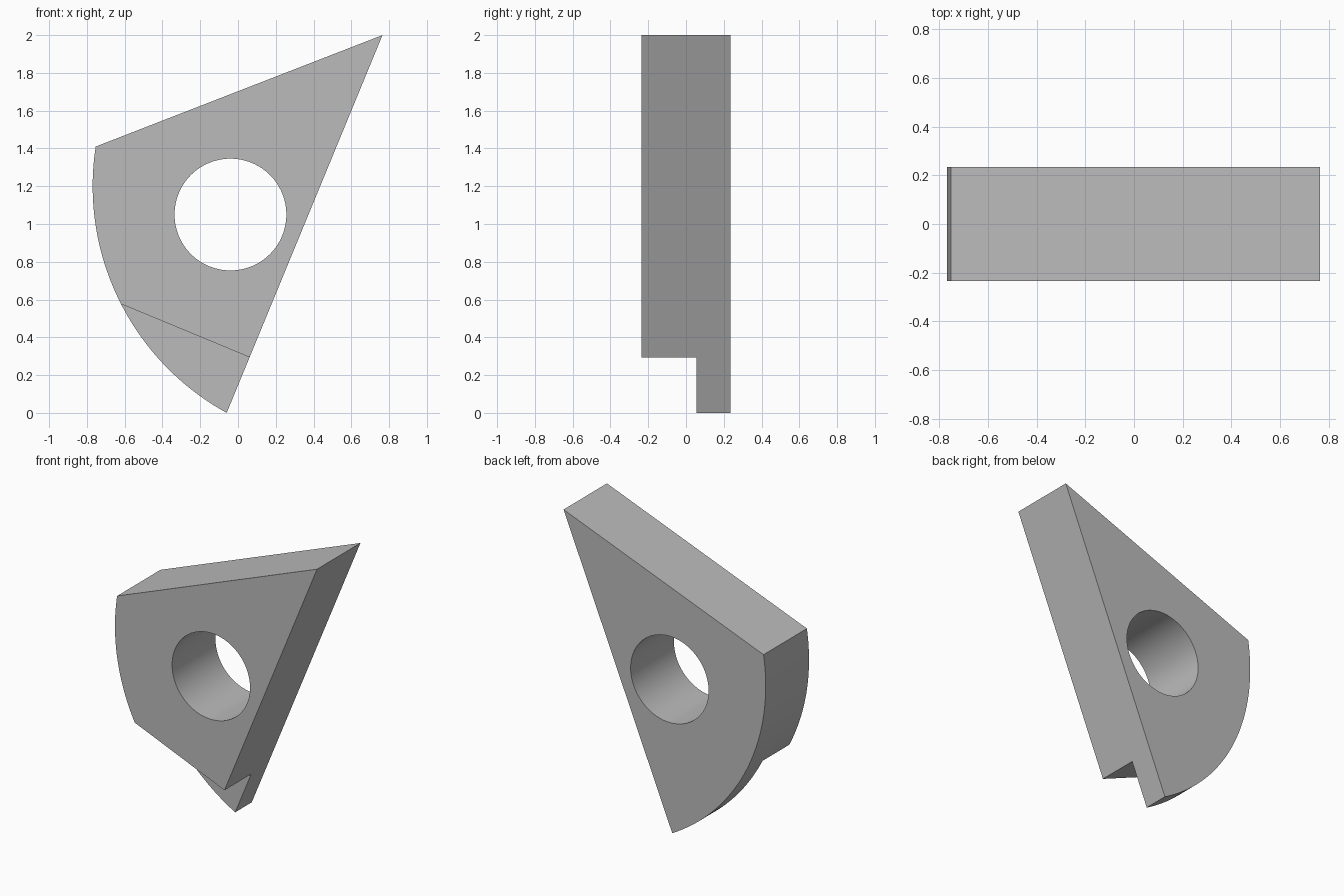
import bpy
import bmesh
import math
from mathutils import Vector

cube = bpy.data.objects.get("Cube")
if cube:
    bpy.data.objects.remove(cube, do_unlink=True)

HALF = 0.235           # half the plate thickness
STEP_Y = 0.055         # depth where the thin tongue begins

grey = bpy.data.materials.new("plain grey")
grey.use_nodes = True
colour = (0.5, 0.5, 0.5, 1)
grey.diffuse_color = colour
grey.node_tree.nodes["Principled BSDF"].inputs["Base Color"].default_value = colour


def extrude_profile(name, points, y0, y1):
    """Solid made from an x-z outline pushed from y0 to y1."""
    bm = bmesh.new()
    face = bm.faces.new([bm.verts.new((x, y0, z)) for x, z in points])
    ext = bmesh.ops.extrude_face_region(bm, geom=[face])
    verts = [g for g in ext["geom"] if isinstance(g, bmesh.types.BMVert)]
    bmesh.ops.translate(bm, verts=verts, vec=(0, y1 - y0, 0))
    bmesh.ops.recalc_face_normals(bm, faces=bm.faces)
    mesh = bpy.data.meshes.new(name)
    bm.to_mesh(mesh)
    bm.free()
    mesh.materials.append(grey)
    obj = bpy.data.objects.new(name, mesh)
    bpy.context.collection.objects.link(obj)
    return obj


def arc(centre, radius, start, end, steps):
    return [(centre[0] + radius * math.cos(start + (end - start) * i / steps),
             centre[1] + radius * math.sin(start + (end - start) * i / steps))
            for i in range(steps + 1)]


# Wedge plate: pointed top, straight right edge, curved left edge
centre = (0.6, 1.2)
rim = arc(centre, 1.3695, math.pi - 0.154, math.pi + math.atan2(1.2, 0.66), 48)
plate = extrude_profile("wedge_plate", [(0.765, 2.0)] + rim, -HALF, HALF)

# Round through hole
hole = extrude_profile("hole_cutter",
                       arc((-0.04, 1.05), 0.296, 0, math.tau, 96)[:-1], -1, 1)

# Slanted step that thins the bottom corner from the front
a, b = Vector((-0.62, 0.577)), Vector((0.06, 0.295))
along = (b - a).normalized()
down = Vector((along.y, -along.x))
p, q = a - along, b + along
step = extrude_profile("step_cutter", [p, q, q + down, p + down], -1, STEP_Y)

bpy.context.view_layer.objects.active = plate
for cutter in (hole, step):
    cutter.hide_render = True
    mod = plate.modifiers.new(cutter.name, 'BOOLEAN')
    mod.operation = 'DIFFERENCE'
    mod.solver = 'EXACT'
    mod.object = cutter
    bpy.ops.object.modifier_apply(modifier=mod.name)
    bpy.data.objects.remove(cutter, do_unlink=True)

# Smooth curved walls, sharp corners
bpy.ops.object.select_all(action='DESELECT')
plate.select_set(True)
bpy.ops.object.shade_smooth_by_angle(angle=math.radians(30))
